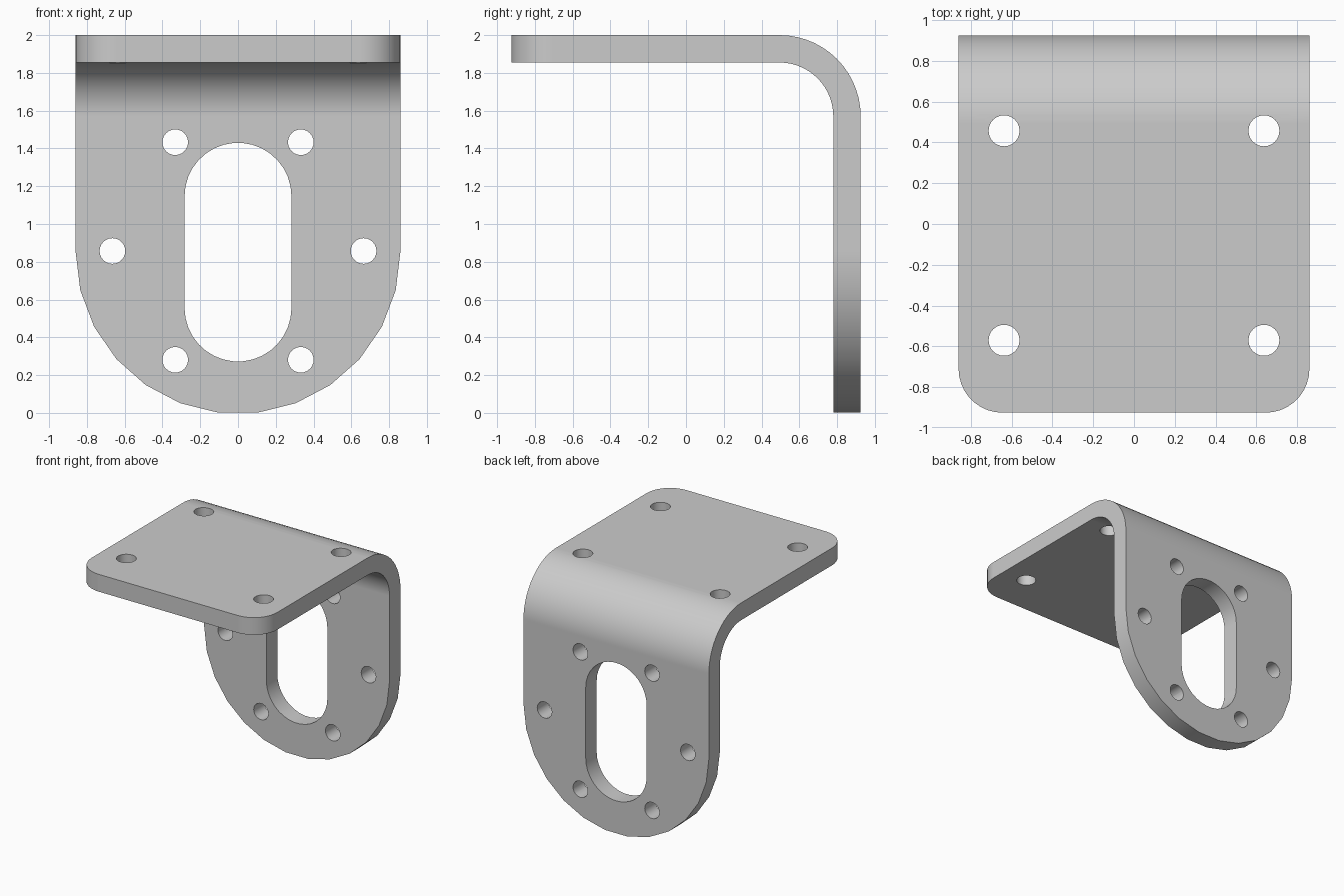
import bpy, bmesh
from math import sin, cos, pi, radians
from mathutils import Vector

cube = bpy.data.objects.get("Cube")
if cube:
    bpy.data.objects.remove(cube, do_unlink=True)

HALF_W, DEPTH, HEIGHT, THICK = 0.86, 0.925, 2.0, 0.145
BEND_R = 0.43          # outer bend radius
CORNER_R = 0.215       # rounded corners of the top plate
ROUND_Z = 0.855        # centre of the rounded lower end
BOLT_R = 0.665         # bolt circle on the upright plate


def arc(cx, cy, r, start, end, steps):
    """Points on an arc, angles in degrees."""
    angles = [radians(start + (end - start) * i / steps) for i in range(steps + 1)]
    return [(cx + r * cos(a), cy + r * sin(a)) for a in angles]


def prism(name, outline, place, offset):
    """Extrude a closed 2D outline placed in space by the given offset."""
    bm = bmesh.new()
    face = bm.faces.new([bm.verts.new(place(u, v)) for u, v in outline])
    grown = bmesh.ops.extrude_face_region(bm, geom=[face])
    moved = [g for g in grown["geom"] if isinstance(g, bmesh.types.BMVert)]
    bmesh.ops.translate(bm, verts=moved, vec=Vector(offset))
    bmesh.ops.recalc_face_normals(bm, faces=bm.faces)
    mesh = bpy.data.meshes.new(name)
    bm.to_mesh(mesh)
    bm.free()
    obj = bpy.data.objects.new(name, mesh)
    bpy.context.collection.objects.link(obj)
    return obj


def cut(target, cutter, operation="DIFFERENCE"):
    cutter.hide_render = True
    mod = target.modifiers.new("cut", "BOOLEAN")
    mod.operation, mod.solver, mod.object = operation, "EXACT", cutter
    bpy.context.view_layer.objects.active = target
    bpy.ops.object.modifier_apply(modifier=mod.name)
    bpy.data.objects.remove(cutter, do_unlink=True)


def cut_upright(target, outline, operation="DIFFERENCE"):
    cut(target, prism("upright_cutter", outline, lambda u, v: (u, -1.5, v), (0, 3, 0)), operation)


def cut_top(target, outline, operation="DIFFERENCE"):
    cut(target, prism("top_cutter", outline, lambda u, v: (u, v, -0.5), (0, 0, 3)), operation)


def hole_through_upright(target, x, z, r):
    ring = arc(x, z, r, 0, 360, 24)[:-1]
    cutter = prism("hole_cutter", ring, lambda u, v: (u, DEPTH - 0.3, v), (0, 0.5, 0))
    cut(target, cutter)


def hole_through_top(target, x, y, r):
    ring = arc(x, y, r, 0, 360, 24)[:-1]
    cutter = prism("hole_cutter", ring, lambda u, v: (u, v, HEIGHT - 0.3), (0, 0, 0.5))
    cut(target, cutter)


# Bent sheet, extruded across the width
by, bz = DEPTH - BEND_R, HEIGHT - BEND_R
profile = [(-DEPTH, HEIGHT)] + arc(by, bz, BEND_R, 90, 0, 14) + [(DEPTH, 0), (DEPTH - THICK, 0)]
profile += arc(by, bz, BEND_R - THICK, 0, 90, 14) + [(-DEPTH, HEIGHT - THICK)]
bracket = prism("bracket", profile, lambda u, v: (-1, u, v), (2, 0, 0))

# Rounded lower end of the upright plate
cut_upright(bracket, arc(0, ROUND_Z, HALF_W, 180, 360, 13)
            + [(HALF_W, HEIGHT + 0.5), (-HALF_W, HEIGHT + 0.5)], "INTERSECT")

# Rounded front corners of the top plate
cx, cy = HALF_W - CORNER_R, CORNER_R - DEPTH
cut_top(bracket, arc(-cx, cy, CORNER_R, 180, 270, 9) + arc(cx, cy, CORNER_R, 270, 360, 9)
        + [(HALF_W + 0.01, 1.2), (-HALF_W - 0.01, 1.2)], "INTERSECT")

# Central slot, shorter than the bend so it only meets the upright plate
slot = arc(0, 1.147, 0.283, 0, 180, 17) + arc(0, 0.555, 0.283, 180, 360, 17)
cut(bracket, prism("slot_cutter", slot, lambda u, v: (u, DEPTH - 0.3, v), (0, 0.5, 0)))

# Six bolt holes around the slot
for i in range(6):
    a = i * pi / 3
    hole_through_upright(bracket, BOLT_R * cos(a), 0.857 + BOLT_R * sin(a), 0.068)

# Four mounting holes in the top plate
for x in (-0.637, 0.637):
    for y in (-0.57, 0.457):
        hole_through_top(bracket, x, y, 0.076)

# Plain grey metal
grey = bpy.data.materials.new("grey metal")
grey.use_nodes = True
colour = (0.6, 0.6, 0.6, 1)
grey.diffuse_color = colour
grey.node_tree.nodes["Principled BSDF"].inputs["Base Color"].default_value = colour
bracket.data.materials.clear()
bracket.data.materials.append(grey)

# Smooth curved walls, crisp plate edges
bpy.ops.object.select_all(action="DESELECT")
bracket.select_set(True)
bpy.context.view_layer.objects.active = bracket
bpy.ops.object.shade_smooth_by_angle(angle=radians(30))
weighted = bracket.modifiers.new("weighted normals", "WEIGHTED_NORMAL")
weighted.keep_sharp = True
